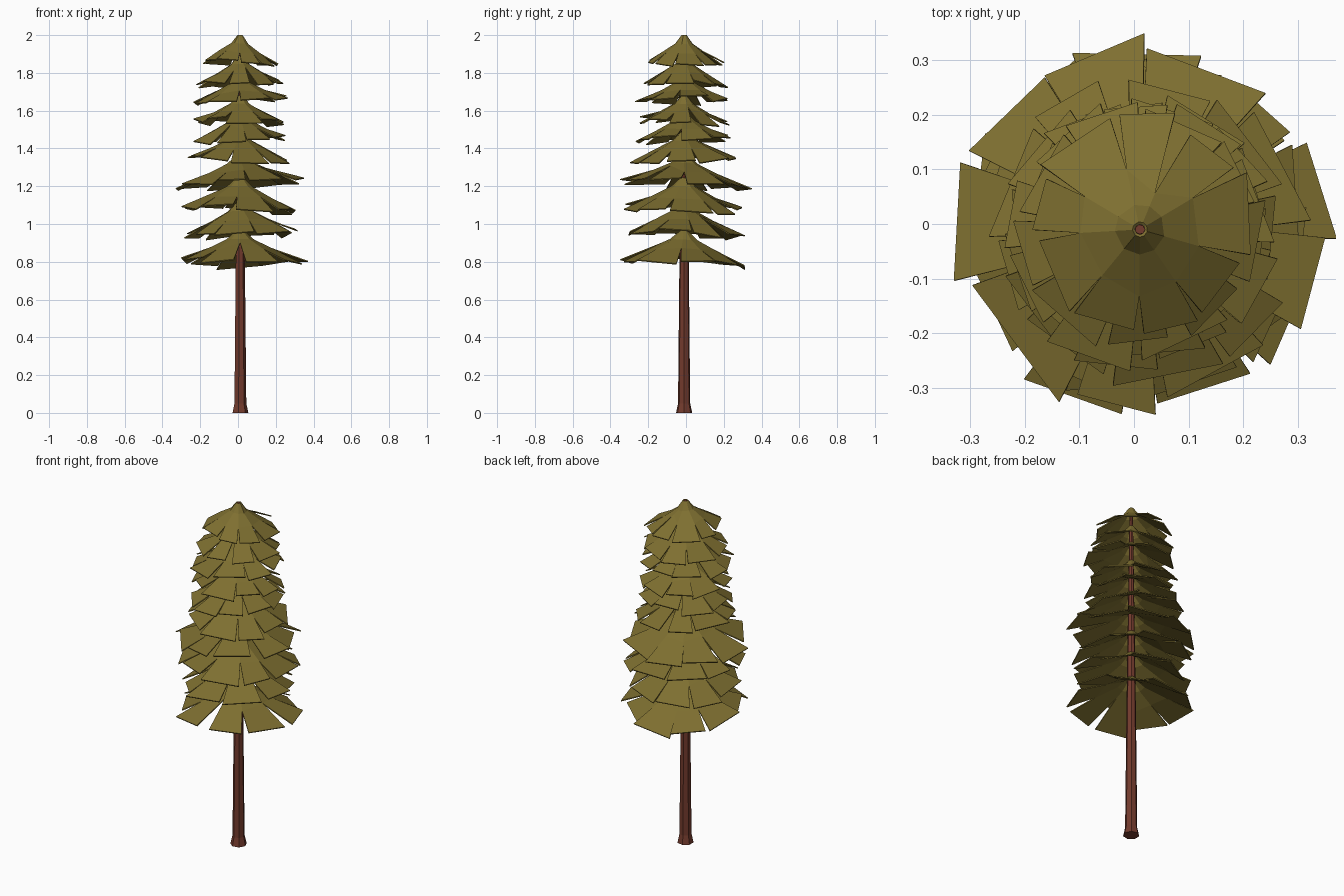
import bpy, bmesh, math, random
from mathutils import Vector

random.seed(11)
cube = bpy.data.objects.get("Cube")
if cube:
    bpy.data.objects.remove(cube, do_unlink=True)


def material(name, rgb):
    m = bpy.data.materials.new(name)
    m.use_nodes = True
    m.diffuse_color = (*rgb, 1)
    m.node_tree.nodes["Principled BSDF"].inputs["Base Color"].default_value = (*rgb, 1)
    return m


olive = material("olive needles", (0.21, 0.16, 0.03))
bark = material("red brown bark", (0.17, 0.043, 0.026))


def finish(bm, name, mat):
    bmesh.ops.recalc_face_normals(bm, faces=bm.faces)
    mesh = bpy.data.meshes.new(name)
    bm.to_mesh(mesh)
    bm.free()
    mesh.materials.append(mat)
    ob = bpy.data.objects.new(name, mesh)
    bpy.context.collection.objects.link(ob)
    return ob


def polar(r, a, z):
    return Vector((0.011 + r * math.cos(a), -0.01 + r * math.sin(a), z))


# Trunk: flared foot and long taper
def trunk(sides=7):
    bm = bmesh.new()
    rings = []
    for r, z in [(0.044, 0), (0.033, 0.05), (0.026, 0.75), (0.009, 1.998)]:
        rings.append([bm.verts.new(polar(r, math.tau * i / sides, z)) for i in range(sides)])
    for lo, hi in zip(rings, rings[1:]):
        for i in range(sides):
            j = (i + 1) % sides
            bm.faces.new((lo[i], lo[j], hi[j], hi[i]))
    bm.faces.new(rings[0][::-1])
    bm.faces.new(rings[-1])
    finish(bm, "trunk", bark)


# Branch tier: a leaning cone that splits into drooping flaps, with one deep notch
def tier(name, turn, rim, apex, radius, lean_x, lean_y, count=9):
    bm = bmesh.new()
    step = math.tau / count
    drop = apex - rim
    angles = [turn + step * (i + random.uniform(-0.15, 0.15) * (i > 0)) for i in range(count)]

    def point(share, a, fall, jitter=0.0):
        lean = lean_x * math.cos(a) + lean_y * math.sin(a)
        z = apex - drop * fall + lean * share + jitter
        return bm.verts.new(polar(radius * share, a, z))

    top = [bm.verts.new(polar(0.014, a, apex)) for a in angles]
    neck = [point(0.23, a, 0.31) for a in angles]
    shares = [0.36] + [random.uniform(0.5, 0.62) for _ in angles[1:]]
    mid = [point(s, a, 0.31 + (s - 0.23) * 0.93) for s, a in zip(shares, angles)]
    gaps = [0.1] + [random.uniform(0, 0.06) for _ in angles[1:]]
    for i in range(count):
        j = (i + 1) % count
        bm.faces.new((top[i], neck[i], neck[j], top[j]))
        bm.faces.new((neck[i], mid[i], mid[j], neck[j]))
        a0, a1 = angles[i], angles[j] + (math.tau if j == 0 else 0)
        reach = random.uniform(0.95, 1.08)
        tilt = random.uniform(-0.012, 0.012)
        tips = []
        for a, side in ((a0 + gaps[i], 1), (a1 - gaps[j], -1)):
            share = reach * random.uniform(0.96, 1.06)
            twist = side * random.uniform(-0.012, 0.012)
            tips.append(point(share, a, 1, tilt + twist))
        bm.faces.new((mid[i], tips[0], tips[1], mid[j]))
    ob = finish(bm, name, olive)
    mod = ob.modifiers.new("thickness", "SOLIDIFY")
    mod.thickness = 0.006


trunk()
# rim height, apex height, radius, lean along x, lean along y
tiers = [(0.80, 0.97, 0.325, 0, -0.015), (0.95, 1.12, 0.30, 0.01, -0.01),
         (1.08, 1.25, 0.30, -0.01, -0.01), (1.21, 1.37, 0.32, 0.015, -0.015),
         (1.345, 1.49, 0.27, -0.01, 0.005), (1.45, 1.59, 0.245, 0.005, 0.005),
         (1.54, 1.68, 0.23, -0.005, -0.01), (1.65, 1.79, 0.24, 0.01, 0.005),
         (1.745, 1.89, 0.22, 0.005, -0.01), (1.855, 2.0, 0.20, -0.015, -0.005)]
for n, spec in enumerate(tiers):
    tier(f"branch_tier_{n + 1}", -math.pi / 2 + n * 2.4, *spec)
